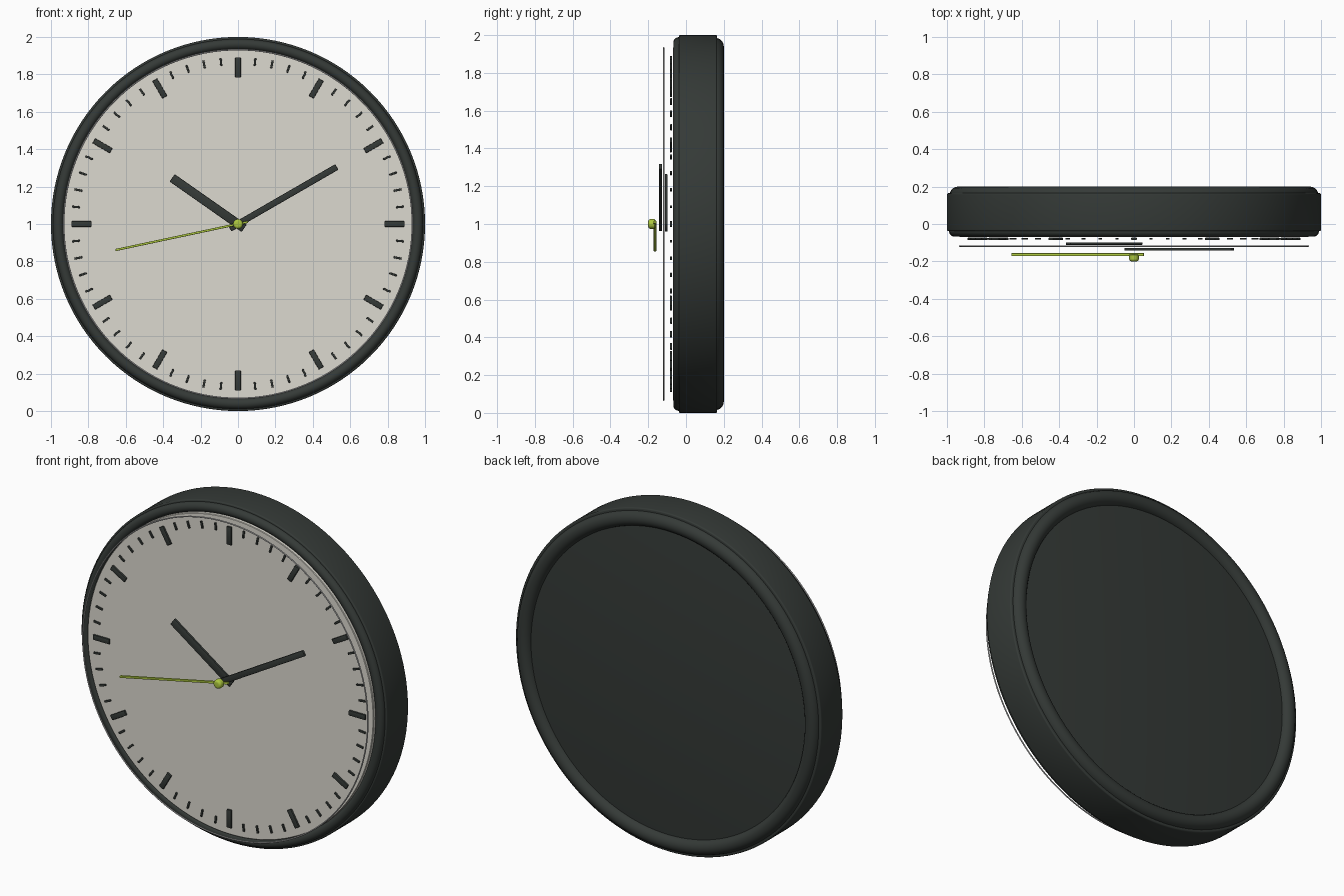
import bpy, bmesh
from math import sin, cos, pi, radians
from mathutils import Matrix, Vector

if "Cube" in bpy.data.objects:
    bpy.data.objects.remove(bpy.data.objects["Cube"])

C = Vector((0, 0, 1))  # dial centre


def material(name, rgba):
    m = bpy.data.materials.new(name)
    m.diffuse_color = rgba
    m.use_nodes = True
    m.node_tree.nodes["Principled BSDF"].inputs["Base Color"].default_value = m.diffuse_color
    return m


DARK = material("charcoal", (0.035, 0.042, 0.038, 1))
FACE = material("ivory", (0.72, 0.70, 0.63, 1))
LIME = material("lime", (0.42, 0.58, 0.05, 1))
TRIM = material("pale_trim", (0.75, 0.77, 0.75, 1))


def finish(bm, name, mat):
    bmesh.ops.recalc_face_normals(bm, faces=bm.faces)
    me = bpy.data.meshes.new(name)
    bm.to_mesh(me)
    bm.free()
    ob = bpy.data.objects.new(name, me)
    bpy.context.collection.objects.link(ob)
    me.materials.append(mat)
    bpy.context.view_layer.objects.active = ob
    ob.select_set(True)
    bpy.ops.object.shade_smooth_by_angle(angle=radians(35))
    ob.select_set(False)
    return ob


def lathe(name, profile, mat, closed=False, steps=128):
    """Spin an (r, y) profile about the clock's front-back axis."""
    bm = bmesh.new()
    vs = [bm.verts.new((r, y, 1)) for r, y in profile]
    pairs = list(zip(vs, vs[1:])) + ([(vs[-1], vs[0])] if closed else [])
    es = [bm.edges.new(p) for p in pairs]
    bmesh.ops.spin(bm, geom=vs + es, cent=C, axis=(0, 1, 0), angle=2 * pi,
                   steps=steps, use_merge=True)
    bmesh.ops.remove_doubles(bm, verts=bm.verts, dist=1e-5)
    return finish(bm, name, mat)


def arc(r, y, rad, a0, a1, n=8):
    return [(r + rad * cos(radians(a0 + (a1 - a0) * i / n)),
             y + rad * sin(radians(a0 + (a1 - a0) * i / n))) for i in range(n + 1)]


def ring(name, major, y, minor, mat, n=20):
    return lathe(name, arc(major, y, minor, 0, 360, n)[:-1], mat, closed=True)


def add_bar(bm, r0, r1, width, y0, y1, degrees):
    """Bar from radius r0 to r1, pointing clockwise from twelve."""
    m = (Matrix.Translation(C) @ Matrix.Rotation(radians(degrees), 4, 'Y')
         @ Matrix.Translation((0, (y0 + y1) / 2, (r0 + r1) / 2))
         @ Matrix.Diagonal((width, y1 - y0, r1 - r0, 1)))
    bmesh.ops.create_cube(bm, size=1, matrix=m)


def bars(name, specs, mat, bevel=0.003):
    bm = bmesh.new()
    for s in specs:
        add_bar(bm, *s)
    bmesh.ops.bevel(bm, geom=bm.edges[:], offset=bevel, segments=2,
                    profile=0.5, affect='EDGES')
    return finish(bm, name, mat)


# Case: drum with softened edges, and a round rim on each side
lathe("case", [(0, -0.038)] + arc(0.992, -0.030, 0.008, -90, 0, 4)
      + arc(0.992, 0.157, 0.008, 0, 90, 4) + [(0, 0.165)], DARK)
ring("front_bezel", 0.961, -0.039, 0.028, DARK)
ring("back_rim", 0.941, 0.156, 0.044, DARK)

# Dial and thin trim ring in front of it
lathe("dial", [(0, -0.036), (0.935, -0.036), (0.935, -0.067), (0.932, -0.07), (0, -0.07)], FACE)
ring("trim_ring", 0.932, -0.118, 0.004, TRIM, 10)

# Markers
bars("hour_markers", [(0.783, 0.89, 0.03, -0.086, -0.073, i * 30) for i in range(12)], DARK)
bars("minute_markers", [(0.85, 0.893, 0.011, -0.084, -0.074, i * 6)
                        for i in range(60) if i % 5], DARK, 0.002)

# Hands
bars("hour_hand", [(-0.04, 0.43, 0.048, -0.112, -0.098, -55)], DARK, 0.004)
bars("minute_hand", [(-0.05, 0.61, 0.034, -0.143, -0.127, 60)], DARK, 0.004)
bars("second_hand", [(-0.055, 0.67, 0.012, -0.172, -0.156, 258)], LIME)

# Centre cap
lathe("centre_cap", [(0, -0.16), (0.019, -0.16)] + arc(0.02, -0.167, 0.006, 0, 0, 1)[:1]
      + arc(0.012, -0.186, 0.014, 0, -90, 5) + [(0, -0.2)], LIME, steps=32)
